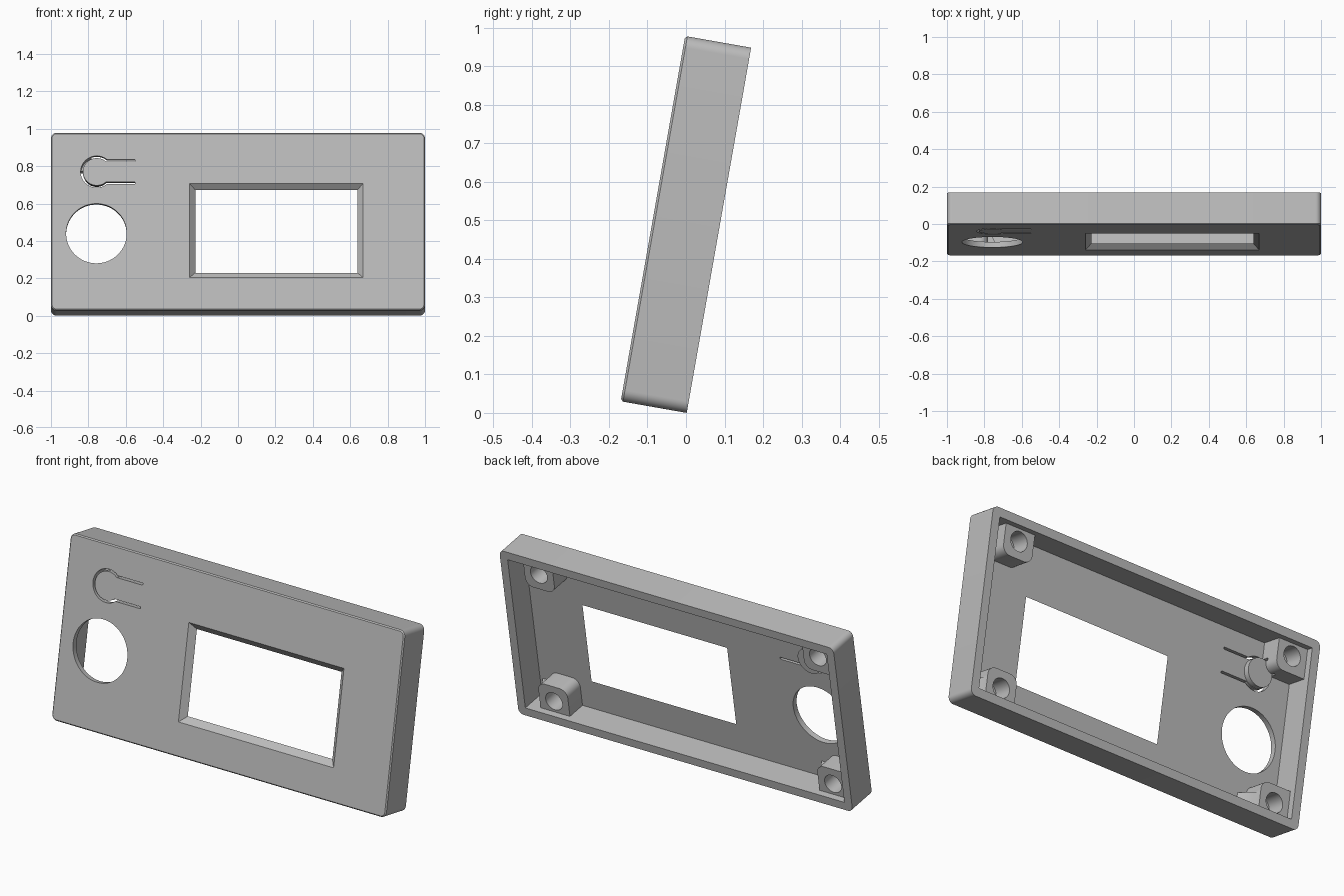
import bpy, bmesh, math
from mathutils import Matrix

cube = bpy.data.objects.get("Cube")
if cube:
    bpy.data.objects.remove(cube, do_unlink=True)

H, D, WALL, PLATE = 0.963, 0.174, 0.045, 0.03
TILT = math.radians(10)

grey = bpy.data.materials.new("light grey plastic")
grey.use_nodes = True
grey.diffuse_color = (0.5, 0.5, 0.5, 1)
grey.node_tree.nodes["Principled BSDF"].inputs["Base Color"].default_value = (0.5, 0.5, 0.5, 1)


def prism(name, front, y0, y1, back=None):
    """Solid between a front outline and a matching back outline in the x-z plane."""
    bm = bmesh.new()
    a = [bm.verts.new((x, y0, z)) for x, z in front]
    b = [bm.verts.new((x, y1, z)) for x, z in (back or front)]
    bm.faces.new(a)
    bm.faces.new(b[::-1])
    for i in range(len(a)):
        j = (i + 1) % len(a)
        bm.faces.new((a[j], a[i], b[i], b[j]))
    bmesh.ops.recalc_face_normals(bm, faces=bm.faces)
    mesh = bpy.data.meshes.new(name)
    bm.to_mesh(mesh)
    bm.free()
    mesh.materials.append(grey)
    obj = bpy.data.objects.new(name, mesh)
    bpy.context.collection.objects.link(obj)
    return obj


def arc(cx, cz, r, start=0, end=360, n=64):
    full = end - start == 360
    steps = n if full else n + 1
    angles = [math.radians(start + (end - start) * i / n) for i in range(steps)]
    return [(cx + r * math.cos(t), cz + r * math.sin(t)) for t in angles]


def rect(x0, x1, z0, z1, r=0.0):
    if not r:
        return [(x0, z0), (x1, z0), (x1, z1), (x0, z1)]
    corners = ((x1 - r, z1 - r), (x0 + r, z1 - r), (x0 + r, z0 + r), (x1 - r, z0 + r))
    return [p for i, (cx, cz) in enumerate(corners)
            for p in arc(cx, cz, r, 90 * i, 90 * i + 90, 8)]


def combine(target, tool, operation):
    mod = target.modifiers.new(operation, 'BOOLEAN')
    mod.operation, mod.solver, mod.object = operation, 'EXACT', tool
    bpy.context.view_layer.objects.active = target
    bpy.ops.object.modifier_apply(modifier=mod.name)
    bpy.data.objects.remove(tool, do_unlink=True)


# Shell with rounded corners, a softened front edge and an open back
E = 0.006
case = prism("panel_case", rect(-1, 1, 0, H, 0.03), E, D)
combine(case, prism("front_edge", rect(-1 + E, 1 - E, E, H - E, 0.03 - E), 0, E,
                    rect(-1, 1, 0, H, 0.03)), 'UNION')
combine(case, prism("cavity", rect(WALL - 1, 1 - WALL, WALL, H - WALL), PLATE, D + 0.1),
        'DIFFERENCE')

# Screw posts in the four corners, each joined to its nearest wall
BACK, HALF = D - 0.035, 0.088
for x in (0.80, -0.87):
    for z, s in ((0.108, -1), (H - 0.108, 1)):
        left, right = x - HALF, x + HALF
        if x < 0:
            left = WALL / 2 - 1
        zin, zout = z - s * HALF, (H - WALL / 2 if s > 0 else WALL / 2)
        r = 0.045
        outline = [(right, zout), (left, zout)]
        if x < 0:
            outline.append((left, zin))
        else:
            outline += [(left + r - r * math.cos(t), zin + s * (r - r * math.sin(t)))
                        for t in [math.pi / 16 * i for i in range(9)]]
        outline += [(right - r + r * math.sin(t), zin + s * (r - r * math.cos(t)))
                    for t in [math.pi / 16 * i for i in range(9)]]
        combine(case, prism("post", outline, PLATE / 2, BACK), 'UNION')
        # Sloping gusset beside the lower posts
        if s < 0:
            zs = WALL / 2, z + 0.03
            combine(case, prism("gusset", rect(x, right + 0.06, *zs), PLATE / 2, BACK - 0.01,
                                rect(x, right - 0.005, *zs)), 'UNION')
        combine(case, prism("screw_hole", arc(x, z, 0.05, n=40), PLATE + 0.01, D + 0.1),
                'DIFFERENCE')

# Bevelled display window
C = 0.0325
k = 0.01
combine(case, prism("window", rect(-0.26 - k, 0.67 + k, 0.176 - k, 0.689 + k), -k, PLATE + k,
                    rect(-0.26 + C + k, 0.67 - C - k, 0.176 + C + k, 0.689 - C - k)), 'DIFFERENCE')

# Round knob opening
combine(case, prism("knob_opening", arc(-0.757, 0.416, 0.162, n=96), -0.1, D / 2), 'DIFFERENCE')

# Flexible push button: raised disc behind, keyhole slot around it
BX, BZ = -0.755, 0.751
combine(case, prism("button_pad", arc(BX, BZ, 0.072), PLATE / 2, PLATE + 0.03), 'UNION')


def keyhole(r, arm):
    a = math.degrees(math.asin(arm / r))
    return [(-0.55, BZ + arm)] + arc(BX, BZ, r, a, 360 - a) + [(-0.55, BZ - arm)]


combine(case, prism("slot", keyhole(0.086, 0.066) + keyhole(0.074, 0.055)[::-1], -0.1, PLATE + 0.04),
        'DIFFERENCE')

# Lean the panel back and stand it on the ground
case.data.transform(Matrix.Translation((0, -0.1695, D * math.sin(TILT)))
                    @ Matrix.Rotation(-TILT, 4, 'X'))
bpy.ops.object.select_all(action='DESELECT')
case.select_set(True)
bpy.context.view_layer.objects.active = case
bpy.ops.object.shade_smooth_by_angle(angle=math.radians(30))
